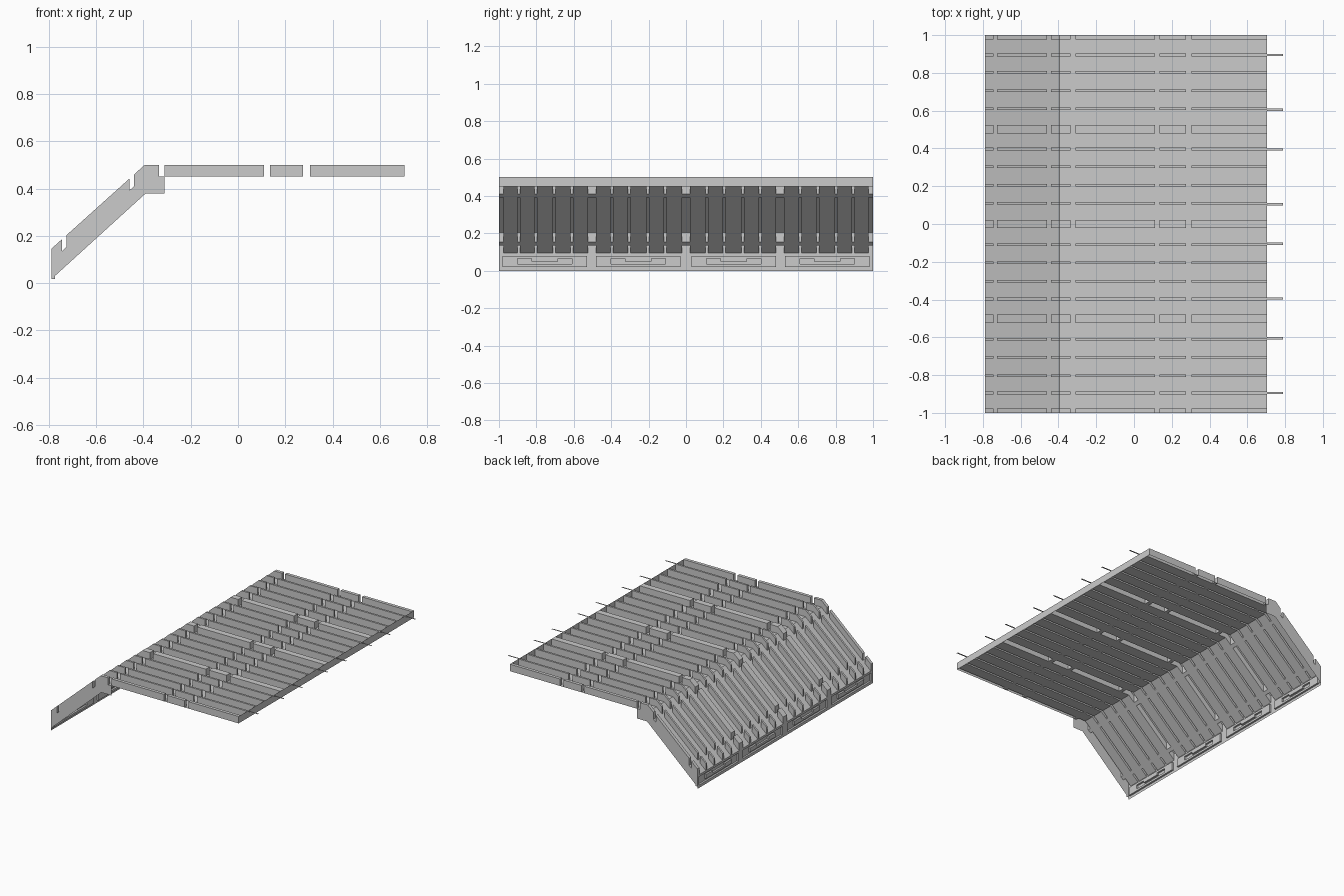
import bpy
import bmesh

cube = bpy.data.objects.get("Cube")
if cube:
    bpy.data.objects.remove(cube, do_unlink=True)

grey = bpy.data.materials.new("light_grey")
grey.use_nodes = True
grey.diffuse_color = (0.6, 0.6, 0.6, 1)
bsdf = next(n for n in grey.node_tree.nodes if n.type == "BSDF_PRINCIPLED")
bsdf.inputs["Base Color"].default_value = (0.6, 0.6, 0.6, 1)


def make_object(name, polygons, facing=None):
    """Joins polygons into one thin shell whose faces mostly point along facing."""
    bm = bmesh.new()
    for poly in polygons:
        bm.faces.new([bm.verts.new(p) for p in poly])
    bmesh.ops.remove_doubles(bm, verts=bm.verts, dist=1e-5)
    bmesh.ops.recalc_face_normals(bm, faces=bm.faces)
    if facing:
        side = sum(f.calc_area() * sum(a * b for a, b in zip(f.normal, facing)) for f in bm.faces)
        if side < 0:
            bmesh.ops.reverse_faces(bm, faces=bm.faces)
    mesh = bpy.data.meshes.new(name)
    bm.to_mesh(mesh)
    bm.free()
    mesh.materials.append(grey)
    obj = bpy.data.objects.new(name, mesh)
    bpy.context.collection.objects.link(obj)
    return obj


def relief(us, vs, height, point):
    """Grid of cells at stepped heights, with side walls where the height changes."""
    polys = []

    def level(i, j):
        if 0 <= i < len(us) - 1 and 0 <= j < len(vs) - 1:
            return height((us[i] + us[i + 1]) / 2, (vs[j] + vs[j + 1]) / 2)
        return 0

    def wall(a, b, h1, h2):
        if h1 != h2:
            polys.append([point(*a, h1), point(*b, h1), point(*b, h2), point(*a, h2)])

    for i in range(len(us)):
        for j in range(len(vs)):
            h = level(i, j)
            if i < len(us) - 1:
                wall((us[i], vs[j]), (us[i + 1], vs[j]), h, level(i, j - 1))
            if j < len(vs) - 1:
                wall((us[i], vs[j]), (us[i], vs[j + 1]), h, level(i - 1, j))
            if i < len(us) - 1 and j < len(vs) - 1:
                corners = [(us[i], vs[j]), (us[i + 1], vs[j]),
                           (us[i + 1], vs[j + 1]), (us[i], vs[j + 1])]
                polys.append([point(u, v, h) for u, v in corners])
    return polys


# Main dimensions
FRONT, BEND, BACK = -0.79, -0.395, 0.705
LOW, DECK, RIB = 0.095, 0.45, 0.05

# Ribs across the width: edge ribs, wide ribs and narrow ribs
ribs = [(-1, -0.977), (0.977, 1)]
ribs += [(c - 0.022, c + 0.022) for c in (-0.502, 0, 0.502)]
for c in (0.11, 0.205, 0.303, 0.397, 0.61, 0.705, 0.803, 0.895):
    ribs += [(s * c - 0.007, s * c + 0.007) for s in (-1, 1)]

# Cross gaps that interrupt every rib
gaps = [(-0.745, -0.725), (-0.46, -0.44), (-0.335, -0.31), (0.11, 0.135), (0.275, 0.305)]


def within(value, spans):
    return any(a < value < b for a, b in spans)


def sheet_z(x):
    return DECK if x >= BEND else LOW + (x - FRONT) / (BEND - FRONT) * (DECK - LOW)


# Ribbed sheet: sloping apron and flat deck
xs = sorted([FRONT, BEND, BACK] + [e for g in gaps for e in g])
ys = sorted(e for r in ribs for e in r)
make_object("ribbed_sheet", relief(
    xs, ys,
    lambda x, y: RIB if within(y, ribs) and not within(x, gaps) else 0,
    lambda x, y, h: (x, y, sheet_z(x) + h)), (0, 0, 1))

# Wall closing the open bays at the deck end
ordered = sorted(ribs)
make_object("deck_end_wall", [
    [(BACK, a[1], DECK), (BACK, b[0], DECK), (BACK, b[0], DECK + RIB), (BACK, a[1], DECK + RIB)]
    for a, b in zip(ordered, ordered[1:])], (1, 0, 0))

# Lower wall with recessed channels
centres = (-0.755, -0.255, 0.255, 0.755)
offsets = (-0.225, -0.145, -0.07, 0.07, 0.145, 0.225)


def channel_depth(y, z):
    d = min(abs(y - c) for c in centres)
    if d > 0.225:
        return 0
    lower = 0.02 < z < 0.035
    upper = (0.05 if d < 0.07 else 0.065) < z < 0.08
    end = d > 0.145 and 0.035 < z < 0.065
    return 0.013 if lower or upper or end else 0


make_object("lower_wall", relief(
    sorted([-1, 1] + [c + o for c in centres for o in offsets]),
    [0, 0.02, 0.035, 0.05, 0.065, 0.08, LOW],
    channel_depth,
    lambda y, z, h: (FRONT + h, y, z)), (-1, 0, 0))

# Side flanges below the sloping apron
profile = [(FRONT, 0.018), (-0.775, 0.018), (-0.775, 0.03), (-0.39, 0.38), (-0.31, 0.38),
           (-0.31, DECK), (BEND, DECK), (FRONT, LOW)]
for name, y in (("front_flange", -1), ("back_flange", 1)):
    make_object(name, [[(x, y, z) for x, z in profile]], (0, y, 0))

# Flat tongues sticking out of the deck end
tongues = []
for c in (0.105, 0.395, 0.605, 0.895):
    for y in (-c, c):
        tongues.append([(BACK, y - 0.006, DECK + RIB), (0.79, y - 0.006, DECK + RIB),
                        (0.79, y + 0.006, DECK + RIB), (BACK, y + 0.006, DECK + RIB)])
tongue = make_object("end_tongues", tongues, (0, 0, 1))
